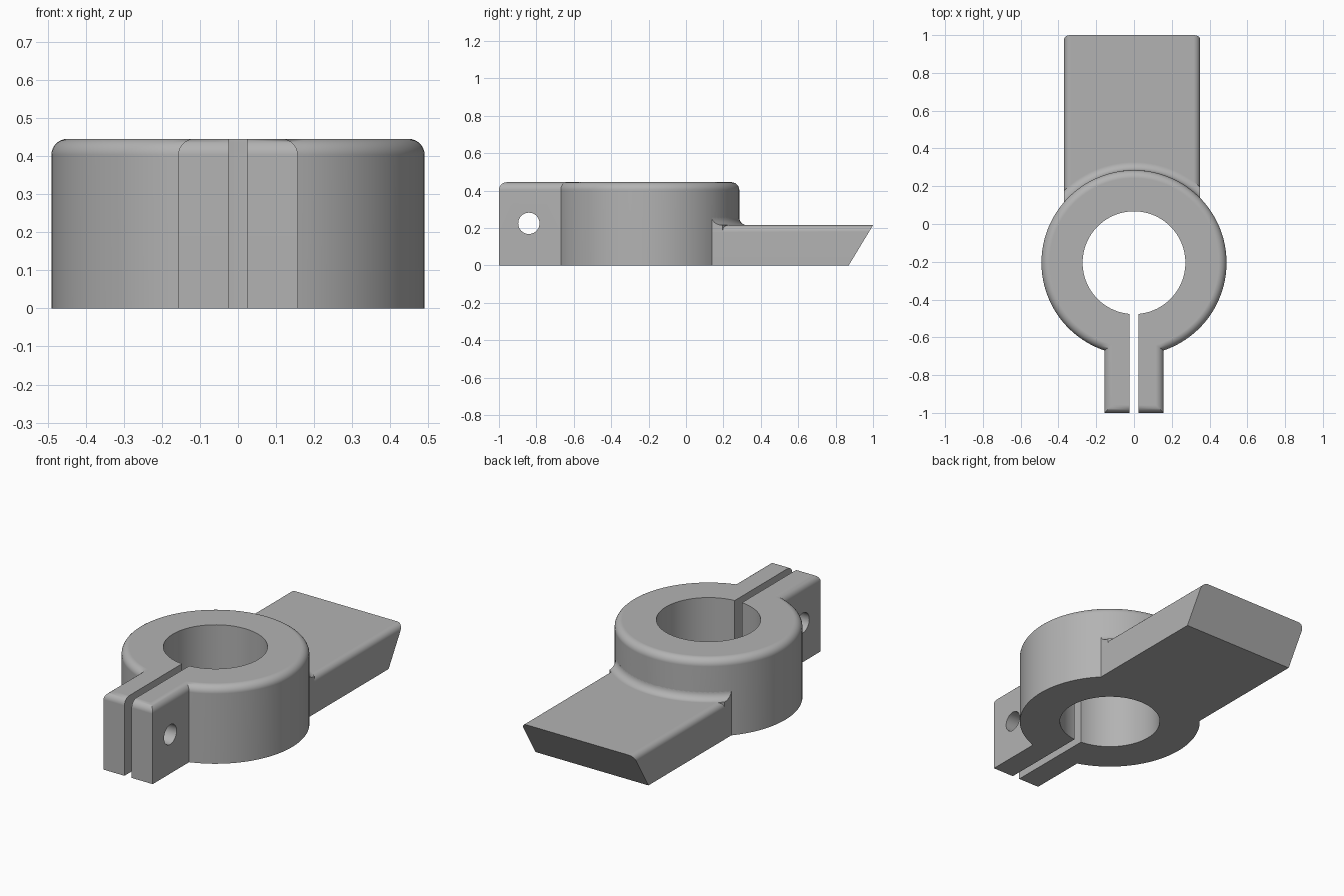
import bpy, bmesh, math
from mathutils import Matrix, Vector

cube = bpy.data.objects.get("Cube")
if cube:
    bpy.data.objects.remove(cube, do_unlink=True)

CY, R, BORE, H = -0.205, 0.49, 0.272, 0.445    # ring
EAR, SLIT, FILLET = 0.157, 0.023, 0.042        # clamp ears
TAB_L, TAB_R, TAB_H = -0.37, 0.35, 0.215       # flat tab

metal = bpy.data.materials.new("grey metal")
metal.use_nodes = True
grey = (0.45, 0.45, 0.45, 1)
metal.diffuse_color = grey
metal.node_tree.nodes["Principled BSDF"].inputs["Base Color"].default_value = grey


def finish(bm, name):
    bmesh.ops.recalc_face_normals(bm, faces=bm.faces[:])
    mesh = bpy.data.meshes.new(name)
    bm.to_mesh(mesh)
    bm.free()
    mesh.materials.append(metal)
    obj = bpy.data.objects.new(name, mesh)
    bpy.context.collection.objects.link(obj)
    return obj


def prism(points, offset):
    """Extrude a closed outline of 3D points along an offset."""
    bm = bmesh.new()
    face = bm.faces.new([bm.verts.new(p) for p in points])
    new = bmesh.ops.extrude_face_region(bm, geom=[face])["geom"]
    moved = [v for v in new if isinstance(v, bmesh.types.BMVert)]
    bmesh.ops.translate(bm, verts=moved, vec=offset)
    bmesh.ops.recalc_face_normals(bm, faces=bm.faces[:])
    return bm


def round_edges(bm, edges, radius):
    bmesh.ops.bevel(bm, geom=edges, offset=radius, offset_type='OFFSET',
                    segments=7, profile=0.5, affect='EDGES')


def box(name, x0, x1, y0, y1, z0, z1):
    outline = [(x0, y0, z0), (x1, y0, z0), (x1, y1, z0), (x0, y1, z0)]
    return finish(prism(outline, (0, 0, z1 - z0)), name)


def cylinder(name, radius, depth, matrix, sides):
    bm = bmesh.new()
    bmesh.ops.create_cone(bm, cap_ends=True, segments=sides, radius1=radius,
                          radius2=radius, depth=depth, matrix=matrix)
    return finish(bm, name)


def combine(target, tool, operation):
    mod = target.modifiers.new("combine", 'BOOLEAN')
    mod.operation, mod.object, mod.solver = operation, tool, 'EXACT'
    bpy.context.view_layer.objects.active = target
    bpy.ops.object.modifier_apply(modifier=mod.name)
    bpy.data.objects.remove(tool, do_unlink=True)


# Ring and ears as one outline, rounded along its top rim
start = math.asin(EAR / R)
N = 112
outline = [(-EAR, -1, 0), (EAR, -1, 0)]
for i in range(N + 1):
    a = start + (2 * math.pi - 2 * start) * i / N
    outline.append((R * math.sin(a), CY - R * math.cos(a), 0))
bm = prism(outline, (0, 0, H))
round_edges(bm, [e for e in bm.edges if all(v.co.z > H - 0.001 for v in e.verts)], FILLET)
clamp = finish(bm, "clamp_body")

# Tab with a slanted end and rounded upper side edges
side = [(TAB_L, 0.1, 0), (TAB_L, 0.87, 0), (TAB_L, 1, TAB_H), (TAB_L, 0.1, TAB_H)]
bm = prism(side, (TAB_R - TAB_L, 0, 0))
long_edges = [e for e in bm.edges if all(v.co.z > TAB_H - 0.001 for v in e.verts)
              and abs(e.verts[0].co.x - e.verts[1].co.x) < 0.001]
round_edges(bm, long_edges, 0.035)
tab = finish(bm, "tab")

# Concave fillet where the tab meets the ring
f = 0.042
profile = [(R - 0.04, 0.1), (R + f, 0.1)]
for i in range(8):
    a = math.pi / 2 * i / 7
    profile.append((R + f - f * math.sin(a), TAB_H + f - f * math.cos(a)))
profile.append((R - 0.04, TAB_H + f))
bm = bmesh.new()
verts = [bm.verts.new((r, CY, z)) for r, z in profile]
edges = [bm.edges.new((v, verts[i - 1])) for i, v in enumerate(verts)]
bmesh.ops.spin(bm, geom=verts + edges, cent=(0, CY, 0), axis=(0, 0, 1),
               angle=2 * math.pi, steps=N, use_merge=True)
bmesh.ops.remove_doubles(bm, verts=bm.verts[:], dist=0.0001)
collar = finish(bm, "collar")
combine(collar, box("collar_limit", TAB_L, TAB_R, 0.11, 0.6, 0, 0.4), 'INTERSECT')

combine(clamp, tab, 'UNION')
combine(clamp, collar, 'UNION')

# Bore, slit and cross bolt hole
bore_at = Matrix.Translation((0, CY, H / 2))
combine(clamp, cylinder("bore", BORE, 1, bore_at, 96), 'DIFFERENCE')
combine(clamp, box("slit", -SLIT, SLIT, -1.2, CY, -0.1, 0.6), 'DIFFERENCE')
bolt_at = Matrix.Translation((0, -0.84, 0.225)) @ Matrix.Rotation(math.pi / 2, 4, 'Y')
combine(clamp, cylinder("bolt_hole", 0.057, 1, bolt_at, 40), 'DIFFERENCE')

# Smooth shading with flat faces kept flat
bpy.ops.object.select_all(action='DESELECT')
clamp.select_set(True)
bpy.context.view_layer.objects.active = clamp
bpy.ops.object.shade_smooth_by_angle(angle=math.radians(30))
mod = clamp.modifiers.new("flat face normals", 'WEIGHTED_NORMAL')
mod.keep_sharp = True
